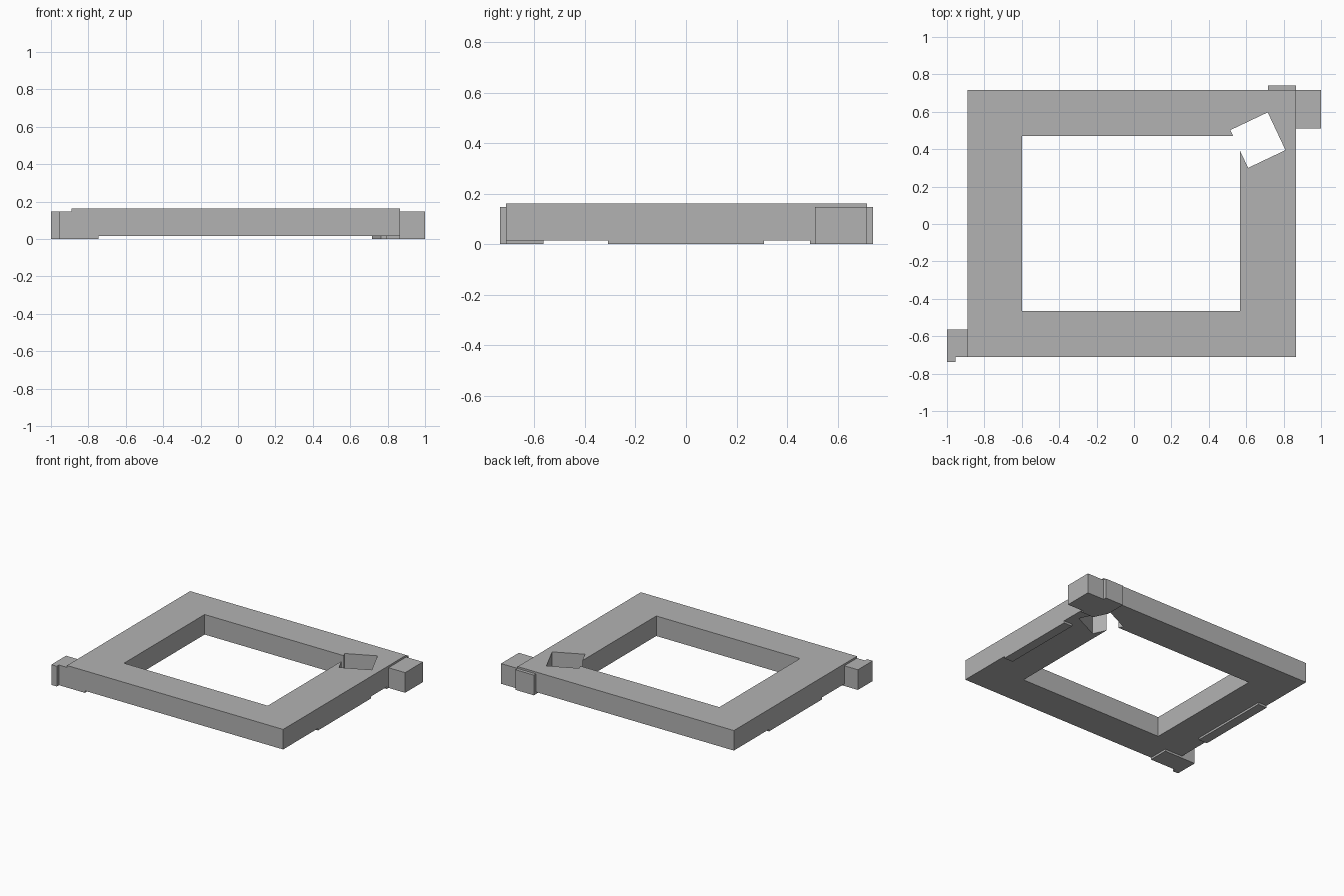
import bpy
import bmesh

cube = bpy.data.objects.get("Cube")
if cube:
    bpy.data.objects.remove(cube, do_unlink=True)

GREY = (0.45, 0.45, 0.45, 1)
grey = bpy.data.materials.new("plain grey")
grey.use_nodes = True
grey.diffuse_color = GREY
grey.node_tree.nodes["Principled BSDF"].inputs["Base Color"].default_value = GREY


def prism(name, outline, z0, z1):
    """Extrude a flat outline from z0 up to z1."""
    bm = bmesh.new()
    face = bm.faces.new([bm.verts.new((x, y, z0)) for x, y in outline])
    top = bmesh.ops.extrude_face_region(bm, geom=[face])["geom"]
    for v in top:
        if isinstance(v, bmesh.types.BMVert):
            v.co.z = z1
    bmesh.ops.recalc_face_normals(bm, faces=bm.faces)
    mesh = bpy.data.meshes.new(name)
    bm.to_mesh(mesh)
    bm.free()
    mesh.materials.append(grey)
    obj = bpy.data.objects.new(name, mesh)
    bpy.context.collection.objects.link(obj)
    return obj


def box(name, x0, x1, y0, y1, z0, z1):
    return prism(name, [(x0, y0), (x1, y0), (x1, y1), (x0, y1)], z0, z1)


def combine(obj, other, operation):
    """Apply a boolean with a helper object."""
    mod = obj.modifiers.new("boolean", 'BOOLEAN')
    mod.operation = operation
    mod.solver = 'EXACT'
    mod.object = other
    bpy.context.view_layer.objects.active = obj
    bpy.ops.object.modifier_apply(modifier=mod.name)


LEFT, RIGHT, FRONT, BACK = -0.89, 0.865, -0.712, 0.716
BASE, TOP, BLOCK_TOP = 0.015, 0.162, 0.148

# Helpers: solid frame volume, central opening, tilted square hole
solid = box("frame_volume", LEFT, RIGHT, FRONT, BACK, BASE, TOP)
opening = box("opening_cutter", -0.6, 0.567, -0.465, 0.47, -0.1, 0.3)
hole = prism("hole_cutter", [(0.515, 0.502), (0.61, 0.3), (0.81, 0.395), (0.715, 0.597)], -0.1, 0.3)

# Main frame
frame = box("frame", LEFT, RIGHT, FRONT, BACK, BASE, TOP)
for cutter in (opening, hole):
    combine(frame, cutter, 'DIFFERENCE')

# Thin plates under the two side rails
box("minus_x_foot_plate", LEFT, LEFT + 0.07, -0.308, 0.308, 0, BASE)
box("plus_x_foot_plate", RIGHT - 0.07, RIGHT, -0.308, 0.308, 0, BASE)

# Front corner block with a small tab
front_block = box("front_corner_block", -1, -0.745, FRONT, -0.565, 0, BLOCK_TOP)
front_tab = box("front_tab", -1, -0.955, -0.737, -0.65, 0, BLOCK_TOP)

# Back corner block with a rear step
back_block = box("back_corner_block", 0.8, 1, 0.51, BACK, 0, BLOCK_TOP)
back_step = box("back_step", 0.717, RIGHT, 0.49, 0.74, 0, BLOCK_TOP)

for block, extra in ((front_block, front_tab), (back_block, back_step)):
    combine(block, extra, 'UNION')
    combine(block, solid, 'DIFFERENCE')
    combine(block, hole, 'DIFFERENCE')

for helper in (solid, opening, hole, front_tab, back_step):
    bpy.data.objects.remove(helper, do_unlink=True)
